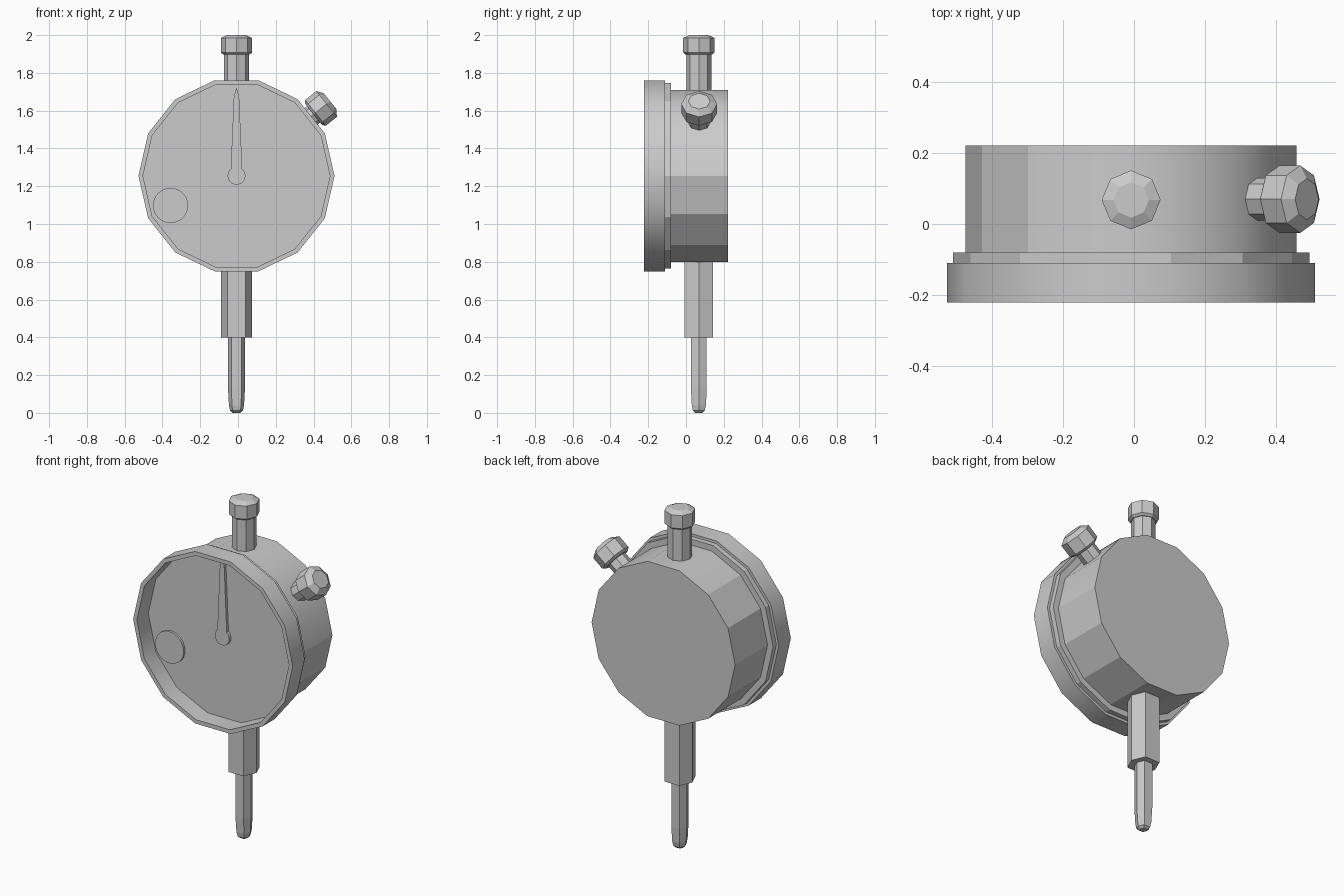
import bpy, bmesh
from math import sin, cos, pi, radians
from mathutils import Matrix

if "Cube" in bpy.data.objects:
    bpy.data.objects.remove(bpy.data.objects["Cube"])

CX, CZ, SY = -0.008, 1.255, 0.068   # dial centre, stem depth


def ngon(n, sx=1.0, sy=1.0):
    return [(sx * cos(2 * pi * i / n), sy * sin(2 * pi * i / n)) for i in range(n)]


def loft(name, section, profile, matrix, smooth=None, closed=False):
    """Sweep a unit cross-section through (scale, height) steps."""
    bm = bmesh.new()
    rings = [[bm.verts.new((x * r, y * r, h)) for x, y in section] for r, h in profile]
    n = len(section)
    pairs = list(zip(rings, rings[1:]))
    if closed:
        pairs.append((rings[-1], rings[0]))
    else:
        bm.faces.new(rings[0][::-1])
        bm.faces.new(rings[-1])
    for a, b in pairs:
        for i in range(n):
            j = (i + 1) % n
            bm.faces.new((a[i], a[j], b[j], b[i]))
    bmesh.ops.recalc_face_normals(bm, faces=bm.faces[:])
    me = bpy.data.meshes.new(name)
    bm.to_mesh(me)
    bm.free()
    if smooth:
        for p in me.polygons:
            p.use_smooth = True
        me.set_sharp_from_angle(angle=radians(smooth))
    ob = bpy.data.objects.new(name, me)
    bpy.context.collection.objects.link(ob)
    ob.matrix_world = matrix
    return ob


face = Matrix.Translation((CX, 0, CZ)) @ Matrix.Rotation(pi / 2, 4, 'X')  # height -> -y
stem = Matrix.Translation((CX, SY, 0))
g14, g8 = ngon(14), ngon(8)
hexa = [(1, 0), (.6, .93), (-.6, .93), (-1, 0), (-.6, -.93), (.6, -.93)]

# case: rounded at the upper right, faceted elsewhere
case = loft("case", g14, [(.467, -.222), (.467, .08)], face, smooth=30)
for e in case.data.edges:
    a, b = (case.data.vertices[v].co for v in e.vertices)
    if abs(a.z - b.z) > .1 and (a.y < .01 or a.x < -.25):
        e.use_edge_sharp = True

# collar, bezel and recessed dial
loft("collar", g14, [(.503, .08), (.503, .11)], face)
loft("bezel", g14, [(.519, .11), (.519, .222), (.495, .222), (.495, .11)], face,
     smooth=30, closed=True)
loft("dial", g14, [(.497, .108), (.497, .115)], face)

# counter disc
loft("counter_disc", ngon(32), [(.093, .113), (.093, .128)],
     face @ Matrix.Translation((-.349, -.157, 0)), smooth=30)

# needle and hub in one outline
arc = [(.047 * cos(t), .047 * sin(t)) for t in
       (radians(130 + 280 * i / 20) for i in range(21))]
outline = arc + [(.014, .42), (0, .467), (-.014, .42)]
loft("needle", outline, [(1, .12), (1, .137)], face)

# lower stem and plunger
loft("lower_stem", hexa, [(.081, .4), (.081, .86)], stem)
loft("plunger", hexa, [(.02, 0), (.034, .012), (.04, .04), (.045, .13), (.045, .42)], stem)

# upper stem and cap
loft("upper_stem", g8, [(.066, 1.66), (.066, 1.91)], stem)
loft("top_cap", g8, [(.07, 1.897), (.083, 1.908), (.083, 1.985), (.05, 2.0)], stem)

# side clamp screw, square to the upper right facet
screw = (Matrix.Translation((CX, .07, CZ)) @ Matrix.Rotation(radians(90 - 38.57), 4, 'Y'))
knob = ngon(8, .92, 1)
loft("screw_shaft", knob, [(.06, .43), (.06, .54)], screw)
loft("screw_head", knob, [(.078, .522), (.095, .535), (.095, .61), (.058, .634)], screw)
